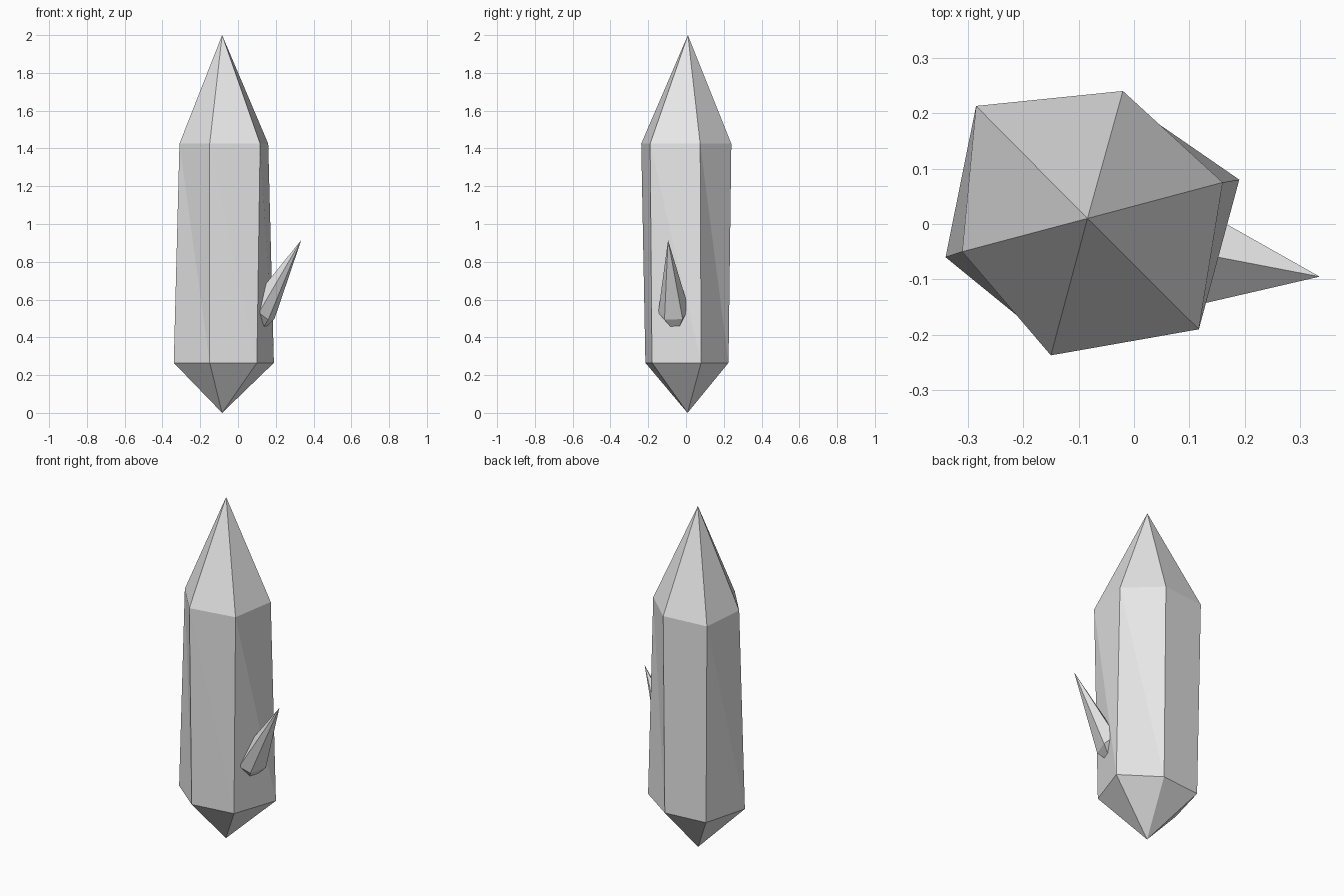
import bpy
import bmesh

default_cube = bpy.data.objects.get("Cube")
if default_cube:
    bpy.data.objects.remove(default_cube, do_unlink=True)


def make_material(name, color):
    material = bpy.data.materials.new(name)
    material.use_nodes = True
    material.diffuse_color = color
    shader = next(n for n in material.node_tree.nodes if n.type == "BSDF_PRINCIPLED")
    shader.inputs["Base Color"].default_value = color
    return material


def make_crystal(name, material, bottom_tip, rings, top_tip):
    """Faceted crystal: pointed ends joined by counter-clockwise rings."""
    bm = bmesh.new()
    low = bm.verts.new(bottom_tip)
    high = bm.verts.new(top_tip)
    loops = [[bm.verts.new(point) for point in ring] for ring in rings]
    count = len(loops[0])
    for i in range(count):
        j = (i + 1) % count
        bm.faces.new((low, loops[0][j], loops[0][i]))
        # Slightly twisted sides are split along one diagonal
        for lower, upper in zip(loops, loops[1:]):
            bm.faces.new((lower[i], lower[j], upper[i]))
            bm.faces.new((lower[j], upper[j], upper[i]))
        bm.faces.new((loops[-1][i], loops[-1][j], high))
    bmesh.ops.recalc_face_normals(bm, faces=bm.faces[:])
    mesh = bpy.data.meshes.new(name)
    bm.to_mesh(mesh)
    bm.free()
    mesh.materials.append(material)
    crystal = bpy.data.objects.new(name, mesh)
    bpy.context.collection.objects.link(crystal)
    return crystal


def at_height(points, z):
    return [(x, y, z) for x, y in points]


stone = make_material("pale_grey_stone", (0.8, 0.8, 0.8, 1))

# Main six-sided column, flared a little towards its base
base_outline = [(0.19, 0.08), (-0.02, 0.225), (-0.27, 0.2),
                (-0.34, -0.06), (-0.15, -0.215), (0.1, -0.18)]
shoulder_outline = [(0.16, 0.075), (-0.02, 0.24), (-0.285, 0.213),
                    (-0.31, -0.05), (-0.15, -0.237), (0.117, -0.19)]
make_crystal("main_crystal", stone, (-0.084, 0.008, 0),
             [at_height(base_outline, 0.265), at_height(shoulder_outline, 1.425)],
             (-0.084, 0.01, 2))

# Small five-sided shard leaning out of the left side
shard_outline = [(0.11, -0.147, 0.53), (0.16, -0.114, 0.493), (0.193, -0.018, 0.497),
                 (0.14, 0.015, 0.55), (0.1, -0.05, 0.625)]
make_crystal("side_shard", stone, (0.112, -0.05, 0.42),
             [shard_outline], (0.335, -0.095, 0.915))
